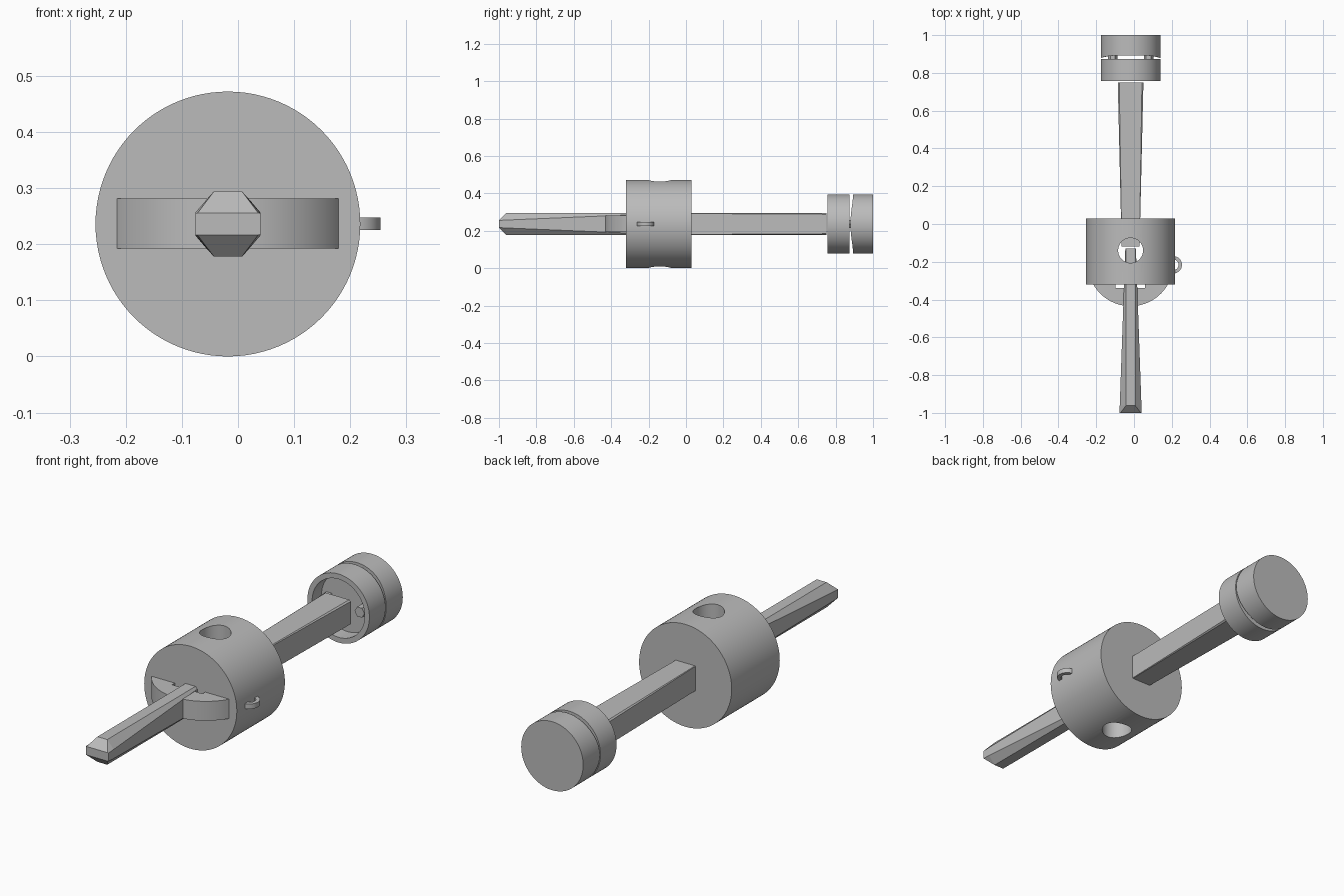
import bpy, bmesh, math

CX, CZ = -0.018, 0.236   # long axis of the model, running along y

if "Cube" in bpy.data.objects:
    bpy.data.objects.remove(bpy.data.objects["Cube"], do_unlink=True)

grey = bpy.data.materials.new("plain grey")
grey.use_nodes = True
grey.diffuse_color = (0.5, 0.5, 0.5, 1)
grey.node_tree.nodes["Principled BSDF"].inputs["Base Color"].default_value = (0.5, 0.5, 0.5, 1)


def loft(name, rings, smooth=True, closed=False):
    """Skin a row of equal-sized point rings, capped unless closed."""
    bm = bmesh.new()
    loops = [[bm.verts.new(p) for p in ring] for ring in rings]
    pairs = list(zip(loops, loops[1:]))
    if closed:
        pairs.append((loops[-1], loops[0]))
    else:
        bm.faces.new(loops[0])
        bm.faces.new(loops[-1])
    for a, b in pairs:
        for i in range(len(a)):
            j = (i + 1) % len(a)
            bm.faces.new((a[i], a[j], b[j], b[i]))
    bmesh.ops.recalc_face_normals(bm, faces=bm.faces)
    mesh = bpy.data.meshes.new(name)
    bm.to_mesh(mesh)
    bm.free()
    mesh.materials.append(grey)
    obj = bpy.data.objects.new(name, mesh)
    bpy.context.collection.objects.link(obj)
    if smooth:
        finish(obj)
    return obj


def finish(obj):
    bpy.ops.object.select_all(action='DESELECT')
    obj.select_set(True)
    bpy.context.view_layer.objects.active = obj
    bpy.ops.object.shade_smooth_by_angle(angle=math.radians(30))


def ring_y(r, y, x=0, n=96):
    """Circle around the y direction."""
    turn = [2 * math.pi * i / n for i in range(n)]
    return [(CX + x + r * math.cos(t), y, CZ + r * math.sin(t)) for t in turn]


def ring_z(r, z, x, y, n=96):
    """Circle around the z direction."""
    turn = [2 * math.pi * i / n for i in range(n)]
    return [(x + r * math.cos(t), y + r * math.sin(t), z) for t in turn]


def bar_section(y, half_width, half_side, half_top, half_height):
    """Chamfered rectangle across the long axis."""
    quarter = [(half_width, half_side), (half_top, half_height)]
    pts = (quarter + [(-x, z) for x, z in reversed(quarter)]
           + [(-x, -z) for x, z in quarter] + [(x, -z) for x, z in reversed(quarter)])
    return [(CX + x, y, CZ + z) for x, z in pts]


def cut(obj, cutter):
    mod = obj.modifiers.new("cut", 'BOOLEAN')
    mod.operation = 'DIFFERENCE'
    mod.solver = 'EXACT'
    mod.object = cutter
    finish(obj)
    bpy.ops.object.modifier_apply(modifier=mod.name)
    finish(obj)


# Drum and the flat wheel lodged in its front
drum = loft("drum", [ring_y(0.236, -0.32), ring_y(0.236, 0.03)])
wheel = loft("wheel", [ring_z(0.227, z, CX, -0.208) for z in (0.192, 0.281)])

# Vertical bore through both, and the notch beside the front bar
bore = loft("bore_cutter", [ring_z(0.066, z, CX, -0.14) for z in (-0.1, 0.6)])
notch = loft("notch_cutter", [[(CX - 0.08, y, 0.1), (CX + 0.075, y, 0.1),
                               (CX + 0.075, y, 0.4), (CX - 0.08, y, 0.4)]
                              for y in (-0.34, -0.3)], smooth=False)
cut(drum, bore)
cut(wheel, bore)
cut(wheel, notch)
for helper in (bore, notch):
    bpy.data.objects.remove(helper, do_unlink=True)

# Front bar: chamfered tip, facets fading toward the drum
loft("front_bar", [
    bar_section(-1.0, 0.058, 0.019, 0.054, 0.0195),
    bar_section(-0.962, 0.0575, 0.021, 0.025, 0.058),
    bar_section(-0.13, 0.028, 0.056, 0.0255, 0.058),
], smooth=False)

# Back bar: widens toward the rear
loft("back_bar", [
    bar_section(-0.12, 0.048, 0.057, 0.047, 0.058),
    bar_section(0.03, 0.051, 0.056, 0.049, 0.058),
    bar_section(0.75, 0.068, 0.052, 0.06, 0.058),
], smooth=False)

# Hollow cup behind the bar
loft("rear_cup", [ring_y(0.158, 0.874), ring_y(0.158, 0.757),
                  ring_y(0.134, 0.757), ring_y(0.134, 0.825)])

# End disc, its front rim swelling forward at both sides
front_rim = [(x, 0.893 - 0.014 * (abs(x - CX) / 0.158) ** 4, z)
             for x, y, z in ring_y(0.158, 0)]
loft("end_disc", [ring_y(0.1, 0.893), front_rim, ring_y(0.158, 1.0)])

# Hexagonal pins joining cup and disc
for side, label in ((1, "left"), (-1, "right")):
    loft("pin_" + label, [ring_y(0.025, y, side * 0.095, 6) for y in (0.775, 0.91)],
         smooth=False)

# Small loop on the left of the drum
loft("side_loop", [ring_z(r, z, 0.208, -0.216, 48) for r, z in
                   ((0.046, 0.225), (0.046, 0.248), (0.028, 0.248), (0.028, 0.225))],
     closed=True)
